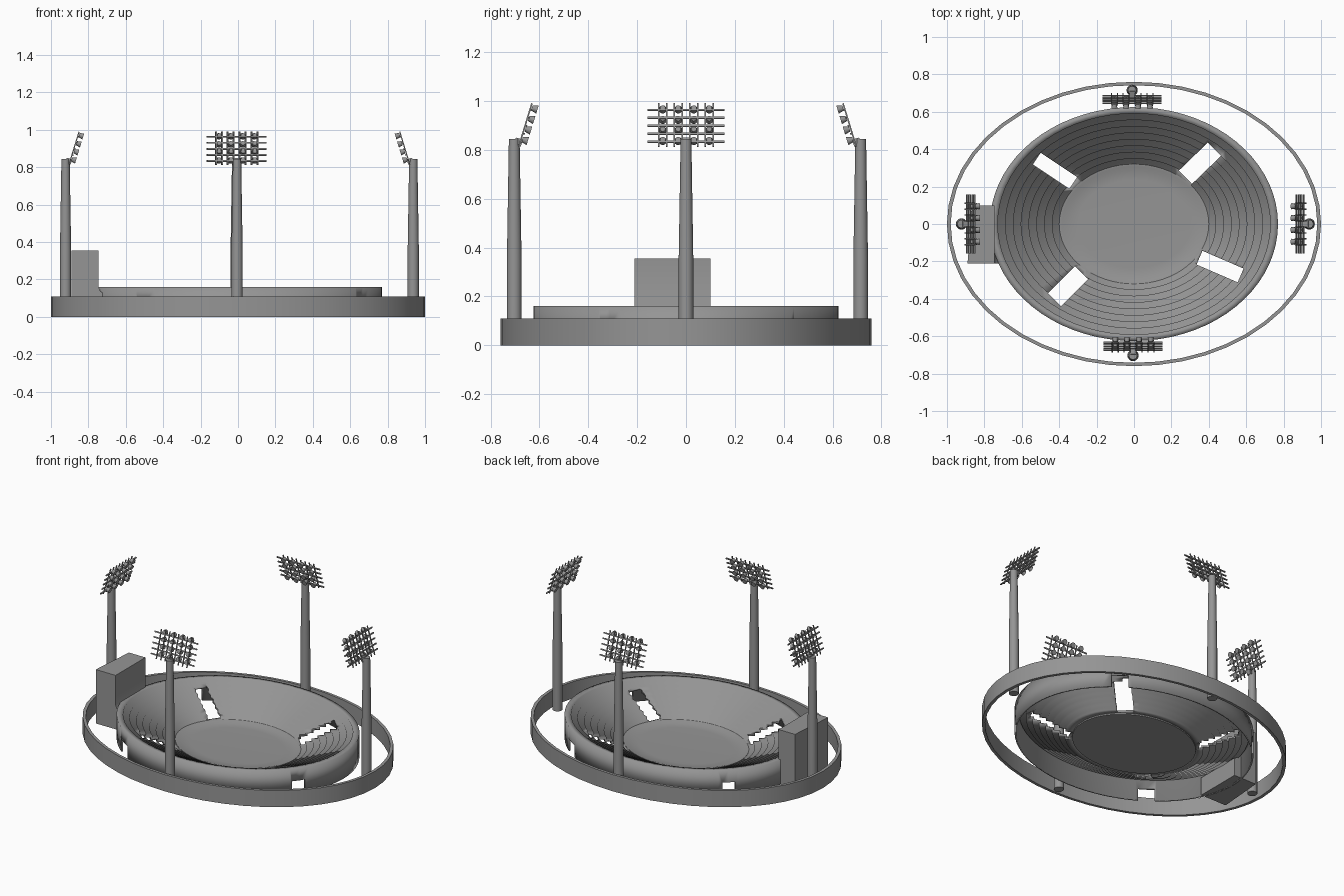
import bpy, bmesh, math
from mathutils import Matrix, Vector

cube = bpy.data.objects.get("Cube")
if cube:
    bpy.data.objects.remove(cube, do_unlink=True)

grey = bpy.data.materials.new("concrete_grey")
grey.use_nodes = True
colour = (0.3, 0.3, 0.3, 1)
grey.diffuse_color = colour
grey.node_tree.nodes["Principled BSDF"].inputs["Base Color"].default_value = colour


def finish(bm, name, angle=30):
    bmesh.ops.recalc_face_normals(bm, faces=bm.faces)
    mesh = bpy.data.meshes.new(name)
    bm.to_mesh(mesh)
    bm.free()
    mesh.materials.append(grey)
    ob = bpy.data.objects.new(name, mesh)
    bpy.context.collection.objects.link(ob)
    bpy.ops.object.select_all(action='DESELECT')
    ob.select_set(True)
    bpy.context.view_layer.objects.active = ob
    bpy.ops.object.shade_smooth_by_angle(angle=math.radians(angle))
    return ob


def oval(name, profile, segments=64, closed=True, angle=30):
    """Sweep (x radius, y radius, z) points round an oval."""
    bm = bmesh.new()
    loops = []
    for rx, ry, z in profile:
        loops.append([bm.verts.new((rx * math.cos(a), ry * math.sin(a), z))
                      for a in (math.tau * i / segments for i in range(segments))])
    pairs = list(zip(loops, loops[1:]))
    if closed:
        pairs.append((loops[-1], loops[0]))
    else:
        bm.faces.new(loops[0])
        bm.faces.new(loops[-1])
    for a, b in pairs:
        for i in range(segments):
            j = (i + 1) % segments
            bm.faces.new((a[i], a[j], b[j], b[i]))
    return finish(bm, name, angle)


def add_box(bm, matrix, size):
    bmesh.ops.create_cube(bm, size=1, matrix=matrix @ Matrix.Diagonal((*size, 1)))


# Perimeter wall
oval("perimeter_wall", [(1, 0.76, 0), (1, 0.76, 0.11), (0.98, 0.742, 0.11), (0.98, 0.742, 0)], 48)

# Playing field with a soft rim
oval("field", [(0.4, 0.32, 0), (0.4, 0.32, 0.022), (0.385, 0.307, 0.02),
               (0.36, 0.285, 0.012), (0.3, 0.235, 0.01)], closed=False)

# Stepped seating bowl: thin stepped shell with an outer wall
STEPS = 9


def ring(t, z):
    return (0.395 + 0.375 * t, 0.315 + 0.31 * t, z)


def tread(k):
    return 0.02 + 0.0175 * k


top = tread(STEPS - 1)
profile = [ring(1, 0), ring(1, top)]
for k in range(STEPS - 1, 0, -1):
    profile += [ring(k / STEPS, tread(k)), ring(k / STEPS, tread(k - 1))]
profile += [ring(0, tread(0)), ring(0, tread(0) - 0.012)]
for k in range(STEPS - 1):
    t = (k + 1) / STEPS + 0.03
    profile += [ring(t, tread(k) - 0.012), ring(t, tread(k + 1) - 0.012)]
profile += [ring(0.97, top - 0.012), ring(0.97, 0)]
bowl = oval("seating_bowl", profile, 72, angle=100)

# Four entrances: open aisle through the steps, low gate through the outer wall
aisles = [((0.275, 0.25), (0.43, 0.40), 0.10), ((0.35, -0.18), (0.57, -0.275), 0.08),
          ((-0.28, -0.26), (-0.425, -0.405), 0.10), ((-0.325, 0.22), (-0.52, 0.35), 0.075)]


def cut(start, end, width, height):
    bm = bmesh.new()
    d = end - start
    mid = (start + end) / 2
    place = Matrix.Translation((mid.x, mid.y, height / 2 - 0.05)) @ Matrix.Rotation(math.atan2(d.y, d.x), 4, 'Z')
    add_box(bm, place, (d.length, width, height + 0.1))
    cutter = finish(bm, "entrance_cutter")
    cutter.hide_render = True
    mod = bowl.modifiers.new("entrance", 'BOOLEAN')
    mod.operation = 'DIFFERENCE'
    mod.solver = 'EXACT'
    mod.object = cutter
    bpy.context.view_layer.objects.active = bowl
    bpy.ops.object.modifier_apply(modifier=mod.name)
    bpy.data.objects.remove(cutter, do_unlink=True)


for inner, outer, width in aisles:
    a, b = Vector(inner), Vector(outer)
    cut(a, b, width, 0.3)
    cut(b - (b - a) * 0.1, b + (b - a).normalized() * 0.26, width, 0.08)

# Grandstand building beside the bowl, with a flared foot
bm = bmesh.new()
ends = []
for y, back in ((-0.21, -0.89), (0.1, -0.865)):
    outline = [(back, 0), (back, 0.355), (-0.745, 0.355), (-0.745, 0.16), (-0.735, 0.135), (-0.7, 0.12), (-0.7, 0)]
    ends.append([bm.verts.new((x, y, z)) for x, z in outline])
    bm.faces.new(ends[-1])
for i in range(len(outline)):
    j = (i + 1) % len(outline)
    bm.faces.new((ends[0][i], ends[0][j], ends[1][j], ends[1][i]))
finish(bm, "grandstand_building", 50)


# Floodlight masts: local +x points away from the field
def floodlight(side, centre, turn):
    place = Matrix.Translation((*centre, 0)) @ Matrix.Rotation(math.radians(turn), 4, 'Z')
    pole = oval(side + "_mast", [(0.03, 0.03, 0), (0.03, 0.03, 0.35), (0.022, 0.022, 0.845)], 20, closed=False)
    pole.matrix_world = place

    # tilted panel: local y runs across, local z runs up the panel
    tilt = Matrix.Translation((-0.05, 0, 0.9)) @ Matrix.Rotation(math.radians(-17), 4, 'Y')
    bm = bmesh.new()
    for i in range(5):
        add_box(bm, Matrix.Translation((0, 0, -0.07 + i * 0.034)), (0.007, 0.315, 0.008))
    for y in (-0.095, -0.032, 0.032, 0.095):
        for off in (-0.016, 0.016):
            add_box(bm, Matrix.Translation((0.005, y + off, 0)), (0.006, 0.006, 0.185))
    add_box(bm, Matrix.Translation((0.012, 0, -0.075)), (0.03, 0.03, 0.03))
    frame = finish(bm, side + "_light_frame")
    frame.matrix_world = place @ tilt

    bm = bmesh.new()
    for y in (-0.095, -0.032, 0.032, 0.095):
        for i in range(4):
            aim = Matrix.Translation((-0.012, y, -0.06 + i * 0.045)) @ Matrix.Rotation(math.radians(-90), 4, 'Y')
            bmesh.ops.create_cone(bm, cap_ends=True, segments=12, radius1=0.011, radius2=0.017,
                                  depth=0.024, matrix=aim)
    lamps = finish(bm, side + "_lamps", 40)
    lamps.matrix_world = place @ tilt


for side, centre, turn in (("left", (0.937, 0), 0), ("back", (-0.01, 0.715), 90),
                           ("right", (-0.922, 0), 180), ("front", (-0.005, -0.703), 270)):
    floodlight(side, centre, turn)
